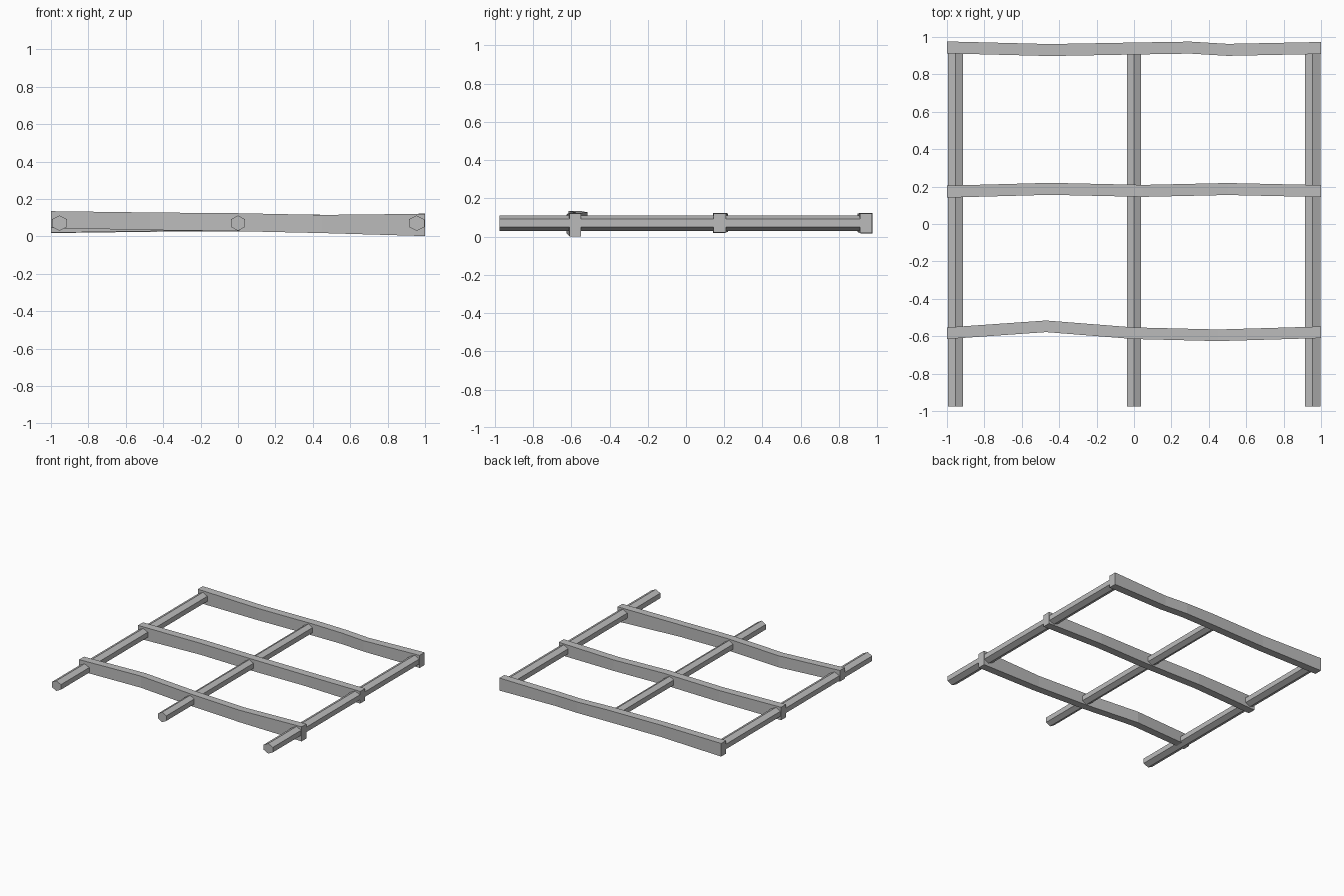
import bpy, bmesh, math

if "Cube" in bpy.data.objects:
    bpy.data.objects.remove(bpy.data.objects["Cube"])

wood = bpy.data.materials.new("weathered grey")
wood.diffuse_color = (0.5, 0.5, 0.5, 1)
wood.use_nodes = True
wood.node_tree.nodes["Principled BSDF"].inputs["Base Color"].default_value = wood.diffuse_color


def loft(name, rings):
    """Skin a list of equal-length closed rings and cap both ends."""
    bm = bmesh.new()
    vs = [[bm.verts.new(p) for p in r] for r in rings]
    n = len(vs[0])
    for a, b in zip(vs, vs[1:]):
        for i in range(n):
            j = (i + 1) % n
            bm.faces.new((a[i], a[j], b[j], b[i]))
    bm.faces.new(vs[0])
    bm.faces.new(vs[-1])
    bmesh.ops.recalc_face_normals(bm, faces=bm.faces)
    me = bpy.data.meshes.new(name)
    bm.to_mesh(me)
    bm.free()
    me.materials.append(wood)
    ob = bpy.data.objects.new(name, me)
    bpy.context.collection.objects.link(ob)


# hexagonal rails running front to back
def rail(name, x, half_width):
    def ring(y):
        return [(x + half_width / math.cos(math.pi / 6) * math.sin(k * math.pi / 3), y,
                 0.071 + 0.041 * math.cos(k * math.pi / 3)) for k in range(6)]
    loft(name, [ring(-0.975), ring(0.94)])


rail("left_rail", -0.954, 0.041)
rail("middle_rail", 0.0, 0.037)
rail("right_rail", 0.955, 0.041)


# warped cross planks: stations of x, centre y, bottom z, top z
def plank(name, half_depth, stations):
    loft(name, [[(x, y - half_depth, lo), (x, y + half_depth, lo),
                 (x, y + half_depth, hi), (x, y - half_depth, hi)]
                for x, y, lo, hi in stations])


plank("front_plank", 0.031, [
    (-1, -0.584, 0.045, 0.135), (-0.47, -0.547, 0.034, 0.128), (0, -0.584, 0.028, 0.124),
    (0.45, -0.595, 0.018, 0.115), (1, -0.579, 0.002, 0.121)])
plank("middle_plank", 0.032, [
    (-1, 0.173, 0.02, 0.125), (-0.45, 0.188, 0.028, 0.121), (0.05, 0.177, 0.028, 0.122),
    (0.5, 0.187, 0.026, 0.115), (1, 0.176, 0.022, 0.121)])
plank("back_plank", 0.032, [
    (-1, 0.944, 0.018, 0.125), (-0.45, 0.930, 0.025, 0.121), (0.05, 0.939, 0.027, 0.121),
    (0.3, 0.943, 0.026, 0.115), (0.5, 0.931, 0.024, 0.112), (1, 0.941, 0.02, 0.122)])
